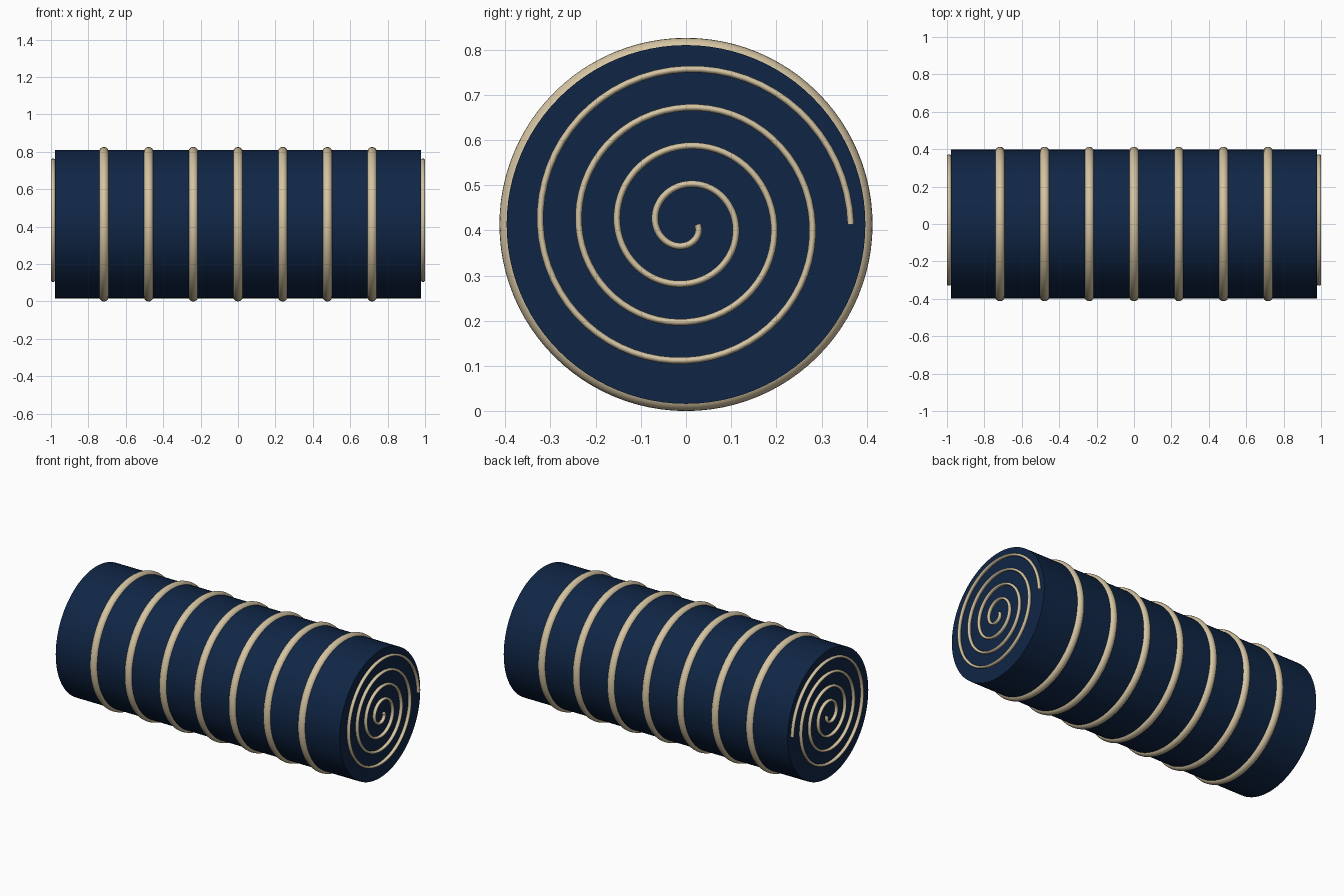
import bpy
import math

default_cube = bpy.data.objects.get("Cube")
if default_cube:
    bpy.data.objects.remove(default_cube, do_unlink=True)

CENTRE_Z = 0.413
HALF_LENGTH = 0.979
BODY_RADIUS = 0.397


def make_material(name, colour):
    mat = bpy.data.materials.new(name)
    mat.use_nodes = True
    mat.diffuse_color = colour
    mat.node_tree.nodes["Principled BSDF"].inputs["Base Color"].default_value = colour
    return mat


navy = make_material("navy blue", (0.005, 0.019, 0.06, 1))
cream = make_material("cream gold", (0.66, 0.55, 0.36, 1))


def finish(name, mat):
    obj = bpy.context.object
    obj.name = name
    obj.data.materials.append(mat)
    bpy.ops.object.shade_smooth_by_angle(angle=math.radians(40))
    return obj


# Cylindrical body lying along x
bpy.ops.mesh.primitive_cylinder_add(
    vertices=96, radius=BODY_RADIUS, depth=2 * HALF_LENGTH,
    location=(0, 0, CENTRE_Z), rotation=(0, math.pi / 2, 0))
finish("body", navy)

# Seven evenly spaced raised bands
for i in range(7):
    bpy.ops.mesh.primitive_torus_add(
        major_segments=96, minor_segments=20, major_radius=0.387, minor_radius=0.026,
        location=((i - 3) * 0.239, 0, CENTRE_Z), rotation=(0, math.pi / 2, 0))
    finish(f"band_{i + 1}", cream)


# Raised spiral wire on each end, mirrored across x
def add_spiral(name, side):
    turns, steps = 4, 64
    curve = bpy.data.curves.new(name, "CURVE")
    curve.dimensions = "3D"
    curve.bevel_depth = 0.0078
    curve.bevel_resolution = 3
    curve.use_fill_caps = True
    path = curve.splines.new("POLY")
    count = turns * steps
    path.points.add(count)
    for i, point in enumerate(path.points):
        radius = 0.025 + 0.34 * i / count
        angle = -math.tau * i / steps
        point.co = (0, radius * math.cos(angle), radius * math.sin(angle), 1)
    obj = bpy.data.objects.new(name, curve)
    bpy.context.collection.objects.link(obj)
    obj.location = (side * 0.989, 0, CENTRE_Z)
    obj.scale.x = 1.4
    bpy.ops.object.select_all(action="DESELECT")
    obj.select_set(True)
    bpy.context.view_layer.objects.active = obj
    bpy.ops.object.convert(target="MESH")
    finish(name, cream)


add_spiral("left_end_spiral", 1)
add_spiral("right_end_spiral", -1)
